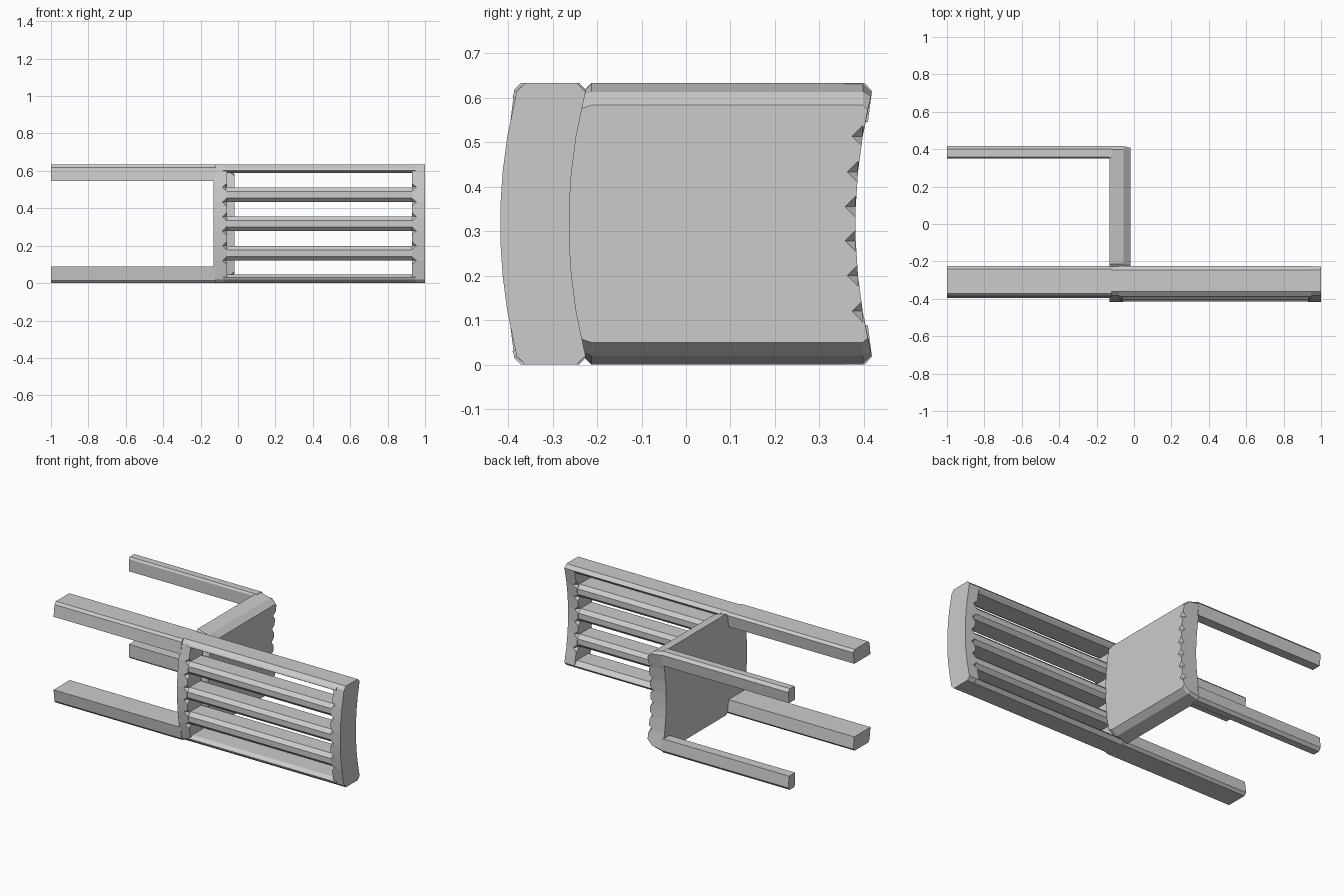
import bpy, bmesh
from mathutils import Vector

if "Cube" in bpy.data.objects:
    bpy.data.objects.remove(bpy.data.objects["Cube"])

H = 0.633           # width of the chair (along z)
MID = H / 2
KNOTS = [0.12, 0.2, 0.278, 0.355, 0.433, 0.513]


def bow(z):
    """Shared curve of the back rails and the seat front."""
    return 0.037 * ((z - MID) / (MID - 0.02)) ** 2


def loft(name, sections):
    """Close a solid through (x, [(y, z), ...]) sections."""
    bm = bmesh.new()
    rings = [[bm.verts.new((x, y, z)) for y, z in pts] for x, pts in sections]
    n = len(rings[0])
    for a, b in zip(rings, rings[1:]):
        for i in range(n):
            j = (i + 1) % n
            bm.faces.new((a[i], a[j], b[j], b[i]))
    bm.faces.new(rings[0])
    bm.faces.new(rings[-1])
    bmesh.ops.recalc_face_normals(bm, faces=bm.faces[:])
    me = bpy.data.meshes.new(name)
    bm.to_mesh(me)
    bm.free()
    ob = bpy.data.objects.new(name, me)
    bpy.context.collection.objects.link(ob)
    return ob


def prism(name, x0, x1, pts):
    return loft(name, [(x0, pts), (x1, pts)])


def pair(name, x0, x1, pts):
    prism(name + "_left", x0, x1, pts)
    prism(name + "_right", x0, x1, [(y, H - z) for y, z in pts])


def notch(ob, points, r=0.024):
    """Cut small pointed notches along an edge."""
    bm = bmesh.new()
    for p in points:
        c = Vector(p)
        a = [bm.verts.new(c + Vector(d) * r) for d in
             ((1, 0, 0), (0, 0, 1), (-1, 0, 0), (0, 0, -1))]
        for s in (1, -1):
            t = bm.verts.new(c + Vector((0, s * r, 0)))
            for i in range(4):
                bm.faces.new((a[i], a[(i + 1) % 4], t))
    bmesh.ops.recalc_face_normals(bm, faces=bm.faces[:])
    me = bpy.data.meshes.new(ob.name + "_cutter")
    bm.to_mesh(me)
    bm.free()
    cut = bpy.data.objects.new(me.name, me)
    bpy.context.collection.objects.link(cut)
    cut.hide_render = True
    cut.hide_viewport = True
    mod = ob.modifiers.new("notches", "BOOLEAN")
    mod.operation = "DIFFERENCE"
    mod.object = cut
    mod.solver = "EXACT"


def bent(y0, y1, e=0.0, c=0.02):
    """Bowed outline from y0 to y1, ends pulled in by e."""
    zs = [max(0.02, e + 0.01)] + KNOTS + [min(H - 0.02, H - e - 0.01)]
    inner = [(y1 + bow(z), z) for z in zs]
    outer = [(y0 + bow(z), z) for z in reversed(zs)]
    a, b = y1 + bow(0.02) - c, y0 + bow(0.02) + c
    return inner + [(a, H - e), (b, H - e)] + outer + [(b, e), (a, e)]


# Seat with sloping side edges and a notched front edge
seat = loft("seat", [(-0.13, bent(-0.27, 0.381)),
                     (-0.055, bent(-0.27, 0.381, 0.02)),
                     (-0.02, bent(-0.27, 0.381, 0.05))])
notch(seat, [(-0.02, 0.381 + bow(z), z) for z in KNOTS])

# Lower and upper back rails
for name, x0, x1, edge in (("lower_rail", -0.13, -0.06, -0.06),
                           ("top_rail", 0.93, 1.0, 0.93)):
    rail = prism(name, x0, x1, bent(-0.418, -0.263))
    notch(rail, [(edge, y + bow(z), z) for z in KNOTS for y in (-0.418, -0.263)])

# Back slats
for i, zc in enumerate((0.16, MID, 0.473)):
    y0, y1, h, c = -0.415 + bow(zc), -0.266 + bow(zc), 0.039, 0.022
    prism("back_slat_%d" % (i + 1), -0.07, 0.94,
          [(y0, zc - h + c), (y0 + c, zc - h), (y1 - c, zc - h), (y1, zc - h + c),
           (y1, zc + h - c), (y1 - c, zc + h), (y0 + c, zc + h), (y0, zc + h - c)])

# Back side posts
pair("back_post", -0.08, 0.95,
     [(-0.386, 0.02), (-0.36, 0), (-0.245, 0), (-0.224, 0.02),
      (-0.233, 0.03), (-0.25, 0.045), (-0.365, 0.045), (-0.39, 0.03)])

# Legs
pair("back_leg", -1, -0.12,
     [(-0.386, 0.015), (-0.372, 0), (-0.24, 0), (-0.225, 0.015),
      (-0.235, 0.088), (-0.395, 0.088)])
pair("front_leg", -1, -0.12,
     [(0.358, 0), (0.402, 0), (0.418, 0.018), (0.409, 0.088),
      (0.35, 0.088), (0.35, 0.012)])
